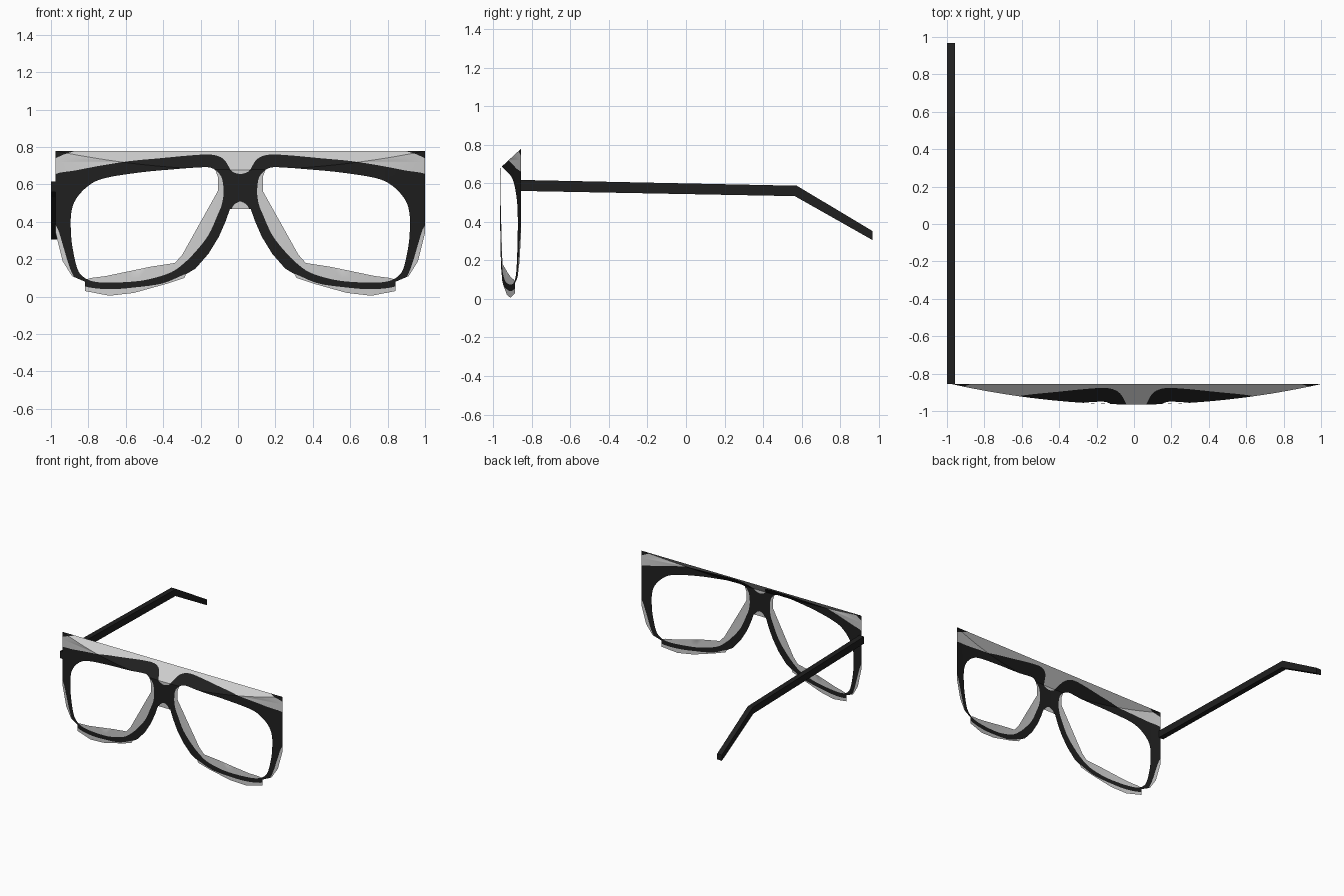
import bpy, bmesh
from mathutils import Vector, geometry

cube = bpy.data.objects.get("Cube")
if cube:
    bpy.data.objects.remove(cube, do_unlink=True)

CENTRE = 0.0125      # mirror line of the front sheet
TOP = 0.78


def material(name, value):
    mat = bpy.data.materials.new(name)
    mat.use_nodes = True
    colour = (value, value, value, 1)
    mat.diffuse_color = colour
    mat.node_tree.nodes["Principled BSDF"].inputs["Base Color"].default_value = colour
    return mat


grey = material("pale grey", 0.62)
black = material("soft black", 0.014)


def add_object(name, bm, mats):
    mesh = bpy.data.meshes.new(name)
    bm.to_mesh(mesh)
    bm.free()
    for mat in mats:
        mesh.materials.append(mat)
    obj = bpy.data.objects.new(name, mesh)
    bpy.context.collection.objects.link(obj)
    return obj


def smooth(points, closed, steps=4):
    """Run a rounded curve through the given points."""
    n = len(points)
    pts = [Vector(p) for p in points]
    pick = (lambda i: pts[i % n]) if closed else (lambda i: pts[max(0, min(n - 1, i))])
    out = []
    for i in range(n if closed else n - 1):
        a, b, c, d = (pick(i + k) for k in (-1, 0, 1, 2))
        for s in range(steps):
            t = s / steps
            out.append(b + 0.5 * t * ((c - a) + t * ((2*a - 5*b + 4*c - d) + t * (3*b - a - 3*c + d))))
    if not closed:
        out.append(pts[-1])
    return out


def inside(p, loop):
    hit = False
    for a, b in zip(loop, loop[1:] + loop[:1]):
        if (a[1] > p[1]) != (b[1] > p[1]):
            if p[0] < a[0] + (p[1] - a[1]) * (b[0] - a[0]) / (b[1] - a[1]):
                hit = not hit
    return hit


# Half outlines of the front, as (distance from centre, height)
sheet = [(0, TOP), (.9875, TOP), (.9875, .34), (.95, .19), (.9, .11), (.83, .08),
         (.83, .03), (.7, .005), (.57, .02), (.39, .07), (.3, .1), (.29, .12),
         (.24, .15), (.17, .23), (.115, .32), (.08, .4), (.055, .47), (0, .47)]
rim_outer = smooth([
    (0, .655), (.045, .67), (.08, .725), (.115, .75), (.17, .76), (.27, .755),
    (.43, .74), (.59, .725), (.75, .7), (.88, .675), (.99, .655), (1.03, .6),
    (1.02, .45), (.975, .36), (.95, .28), (.91, .15), (.87, .08), (.81, .05),
    (.69, .04), (.56, .05), (.42, .07), (.32, .11), (.24, .15), (.17, .23),
    (.115, .32), (.08, .4), (.05, .465), (.03, .495), (0, .51)], False)
rim_inner = smooth([
    (.16, .69), (.115, .66), (.095, .62), (.09, .55), (.1, .49), (.12, .44),
    (.17, .33), (.24, .24), (.3, .18), (.37, .13), (.48, .095), (.58, .08),
    (.72, .075), (.8, .085), (.85, .115), (.875, .16), (.895, .25), (.905, .33),
    (.905, .44), (.88, .52), (.81, .595), (.72, .635), (.53, .665), (.37, .68),
    (.24, .69)], True)
lens_cut = [(.15, .72), (.12, .64), (.12, .565), (.31, .225), (.35, .18), (.48, .16),
            (.6, .135), (.72, .11), (.8, .1), (.86, .08), (1, .1), (1, .72)]
corner_patch = [(.88, TOP), (1, TOP), (1, .735), (.94, .762)]


def wrap(x):
    return -0.965 + 0.112 * x * x


def depth(x, z):
    """Curved front with a flat brow sloping back to a straight top edge."""
    return max(wrap(x), -0.855 - 1.08 * (TOP - z))


fold = [(i / 24, TOP + (wrap(i / 24) + 0.855) / 1.08) for i in range(24)]

# Triangulate the outlines over a grid, keep the sheet and colour the rim
coords, edges = [], []
for loop, closed in ((sheet, True), (rim_outer, True), (rim_inner, True),
                     (lens_cut, True), (corner_patch, True), (fold, False)):
    start, n = len(coords), len(loop)
    coords += [Vector(p) for p in loop]
    edges += [(start + i, start + (i + 1) % n) for i in range(n if closed else n - 1)]
coords += [Vector((i / 24, TOP * j / 16)) for i in range(25) for j in range(17)]
points, _, tris, *_ = geometry.delaunay_2d_cdt(coords, edges, [], 0, 1e-5)

bm = bmesh.new()
verts = [bm.verts.new((p.x, depth(p.x, p.y), p.y)) for p in points]
for tri in tris:
    mid = sum((points[i] for i in tri), Vector((0, 0))) / len(tri)
    within_rim = inside(mid, rim_inner)
    if not inside(mid, sheet) or (within_rim and inside(mid, lens_cut)):
        continue
    face = bm.faces.new([verts[i] for i in tri])
    painted = inside(mid, rim_outer) and not within_rim
    face.material_index = int(painted or inside(mid, corner_patch))
bmesh.ops.delete(bm, geom=[v for v in bm.verts if not v.link_faces], context='VERTS')
front = add_object("front_frame", bm, (grey, black))
front.location.x = CENTRE
mirror = front.modifiers.new("Mirror", 'MIRROR')
mirror.merge_threshold = 0.0005
bpy.context.view_layer.objects.active = front
front.select_set(True)
bpy.ops.object.shade_smooth_by_angle(angle=0.5)

# Single temple arm on the right, with a bent ear tip
arm_profile = [(-.855, .56), (.565, .533), (.968, .305), (.968, .352), (.575, .587), (-.855, .617)]
bm = bmesh.new()
side = bm.faces.new([bm.verts.new((-1, y, z)) for y, z in arm_profile])
extruded = bmesh.ops.extrude_face_region(bm, geom=[side])["geom"]
bmesh.ops.translate(bm, vec=(0.042, 0, 0),
                    verts=[g for g in extruded if isinstance(g, bmesh.types.BMVert)])
bmesh.ops.recalc_face_normals(bm, faces=bm.faces)
add_object("right_temple_arm", bm, (black,))
